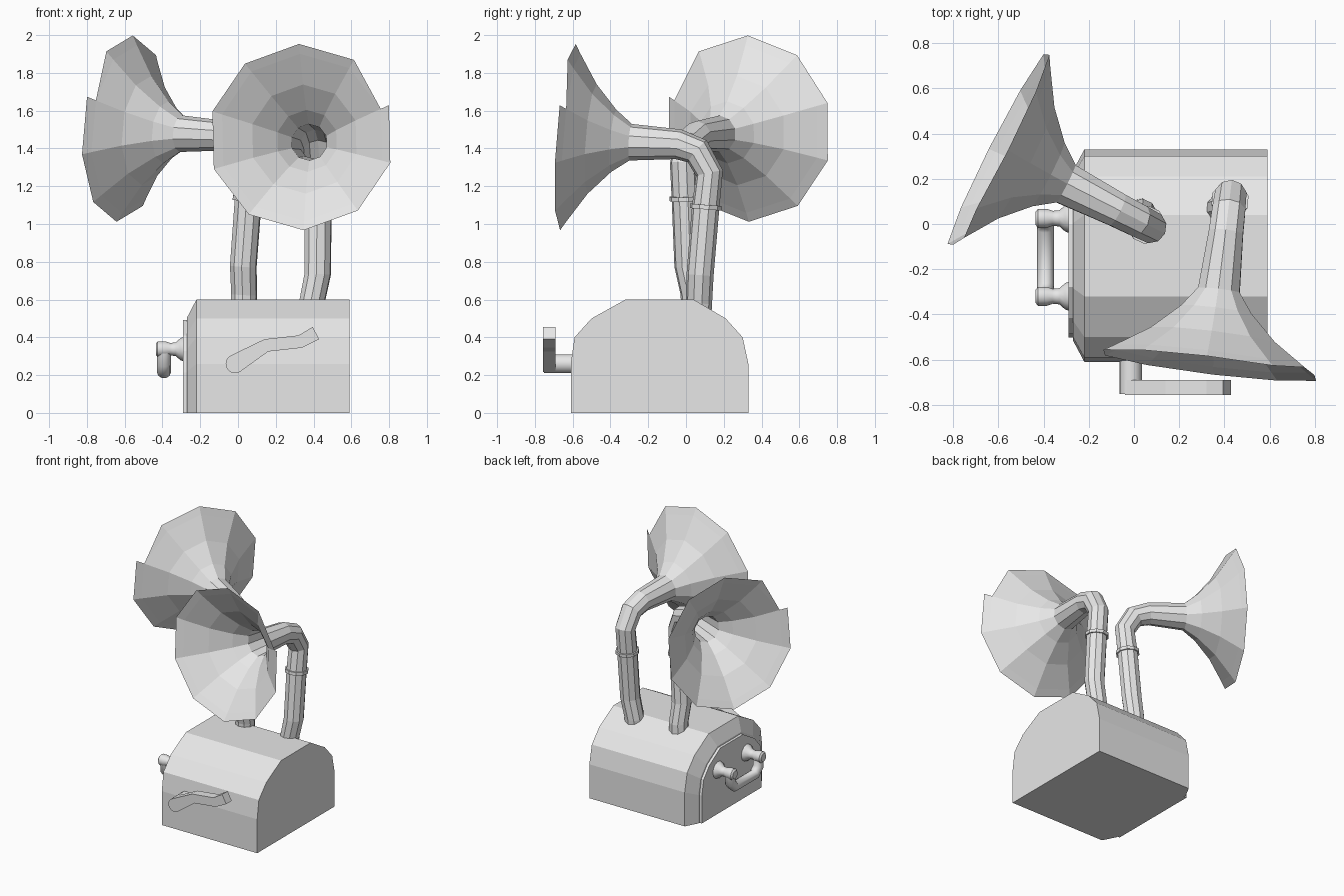
import bpy
import bmesh
from math import radians, cos, sin, pi
from mathutils import Vector, Matrix

cube = bpy.data.objects.get("Cube")
if cube:
    bpy.data.objects.remove(cube, do_unlink=True)

grey = bpy.data.materials.new("plain grey")
grey.use_nodes = True
grey.diffuse_color = (0.8, 0.8, 0.8, 1)
grey.node_tree.nodes["Principled BSDF"].inputs["Base Color"].default_value = (0.8, 0.8, 0.8, 1)


def finish(name, bm, smooth=False, solid=True):
    if solid:
        bmesh.ops.recalc_face_normals(bm, faces=bm.faces)
    mesh = bpy.data.meshes.new(name)
    bm.to_mesh(mesh)
    bm.free()
    mesh.materials.append(grey)
    obj = bpy.data.objects.new(name, mesh)
    bpy.context.collection.objects.link(obj)
    if smooth:
        bpy.ops.object.select_all(action='DESELECT')
        obj.select_set(True)
        bpy.context.view_layer.objects.active = obj
        bpy.ops.object.shade_smooth_by_angle(angle=radians(40))
    return obj


def loft(rings, caps=True, skip=None):
    """Skin a list of equal-length point rings; skip = (strip, side) made a triangle."""
    bm = bmesh.new()
    loops = [[bm.verts.new(p) for p in ring] for ring in rings]
    n = len(loops[0])
    for k, (a, b) in enumerate(zip(loops, loops[1:])):
        for i in range(n):
            j = (i + 1) % n
            if skip == (k, i):
                bm.faces.new((a[i], a[j], b[j]))
            else:
                bm.faces.new((a[i], a[j], b[j], b[i]))
    if caps:
        bm.faces.new(loops[0][::-1])
        bm.faces.new(loops[-1])
    return bm


def circle(center, tangent, radius, side, n, start=0.0):
    """Ring of points around a centre, square to the tangent."""
    t = Vector(tangent).normalized()
    up = t.cross(side).normalized()
    return [Vector(center) + radius * (cos(start + 2 * pi * i / n) * side
            + sin(start + 2 * pi * i / n) * up) for i in range(n)]


def tube_rings(path, side, n, start=0.0):
    """Rings along a path of (point, radius), tangents averaged at the bends."""
    pts = [Vector(p) for p, r in path]
    rings = []
    for i, (p, r) in enumerate(path):
        t = Vector()
        if i > 0:
            t += (pts[i] - pts[i - 1]).normalized()
        if i < len(pts) - 1:
            t += (pts[i + 1] - pts[i]).normalized()
        t -= side * t.dot(side)
        rings.append(circle(p, t, r, side, n, start))
    return rings


# Cabinet: arched section run along x, tapering in at the handle end
arch = [(-0.61, 0), (-0.61, 0.26), (-0.59, 0.40), (-0.50, 0.50), (-0.32, 0.60),
        (0.04, 0.60), (0.21, 0.50), (0.30, 0.40), (0.33, 0.26), (0.33, 0)]


def arch_ring(x, sy=1.0, sz=1.0):
    return [(x, -0.14 + (y + 0.14) * sy, z * sz) for y, z in arch]


finish("cabinet", loft([arch_ring(0.59), arch_ring(-0.22), arch_ring(-0.27, 0.8, 0.84)]))
finish("end_panel", loft([arch_ring(-0.26, 0.77, 0.82), arch_ring(-0.29, 0.77, 0.82)]))

# Horns: pipe rising from the cabinet, bending forward and flaring to the mouth
SIDE = Vector((0, 1, 0))
horn_path = [((0.07, -0.03, 0.48), 0.07), ((0.065, -0.03, 0.58), 0.07),
             ((0.055, 0, 0.73), 0.072), ((0.025, 0, 1.09), 0.073),
             ((0.005, 0, 1.27), 0.073), ((0.07, 0, 1.385), 0.077),
             ((0.17, 0, 1.422), 0.08), ((0.425, 0, 1.433), 0.097)]
flare = [(0.245, 0.165), (0.13, 0.29), (0.03, 0.445), (0.0, 0.495)]
for back, radius in flare:
    horn_path.append(((0.76 - back, 0, 1.46 - 0.08 * back), radius))


def build_horn(prefix, x, y, z, angle):
    place = Matrix.Translation((x, y, z)) @ Matrix.Rotation(radians(angle), 4, 'Z')
    rings = tube_rings(horn_path, SIDE, 10, radians(20))
    # the mouth rings all lean back by the same small amount
    for k in range(-len(flare), 0):
        p, r = horn_path[k]
        rings[k] = circle(p, (1, 0, 0.08), r, SIDE, 10, radians(20))
    bm = loft(rings, caps=False, skip=(len(rings) - 2, 0))
    bm.transform(place)
    finish(prefix + "_horn", bm, solid=False)
    # collar around the pipe
    lean = Vector((-0.08, 0, 1)).normalized()
    mid = Vector((0.025, 0, 1.09))
    section = [(0.070, -0.012), (0.084, -0.012), (0.084, 0.012), (0.070, 0.012), (0.070, -0.012)]
    bm = loft([circle(mid + lean * h, lean, r, SIDE, 10, radians(20)) for r, h in section],
              caps=False)
    bmesh.ops.remove_doubles(bm, verts=bm.verts, dist=0.0001)
    bm.transform(place)
    finish(prefix + "_horn_collar", bm)


build_horn("front", 0.428, 0.129, 0.0, 263)
build_horn("side", 0.077, -0.015, 0.045, 153)

# Carrying handle: two turned mounts and a hanging bar
X, Z = Vector((1, 0, 0)), Vector((0, 0, 1))
MOUNTS = {"back": 0.025, "front": -0.32}
turned = [(-0.285, 0.066), (-0.305, 0.058), (-0.33, 0.036), (-0.36, 0.033),
          (-0.385, 0.042), (-0.425, 0.042), (-0.435, 0.03)]
for label, y in MOUNTS.items():
    rings = [circle((x, y, 0.337), (-1, 0, 0), r, Z, 12) for x, r in turned]
    finish(label + "_handle_mount", loft(rings), smooth=True)
bar = [(0.025, 0.34), (0.02, 0.26), (-0.025, 0.218), (-0.27, 0.218), (-0.315, 0.26), (-0.32, 0.34)]
rings = tube_rings([((-0.392, y, z), 0.038) for y, z in bar], X, 10)
finish("handle_bar", loft(rings), smooth=True)

# Crank: round shaft with a wavy flat arm
rings = [circle((-0.015, y, 0.26), (0, -1, 0), 0.05, X, 16) for y in (-0.58, -0.752)]
finish("crank_shaft", loft(rings), smooth=True)
outline = [(-0.04, 0.303), (0.14, 0.39), (0.32, 0.41), (0.395, 0.455),
           (0.43, 0.39), (0.34, 0.345), (0.16, 0.325), (0.01, 0.217)]
finish("crank_arm", loft([[(x, y, z) for x, z in outline] for y in (-0.69, -0.757)]))
